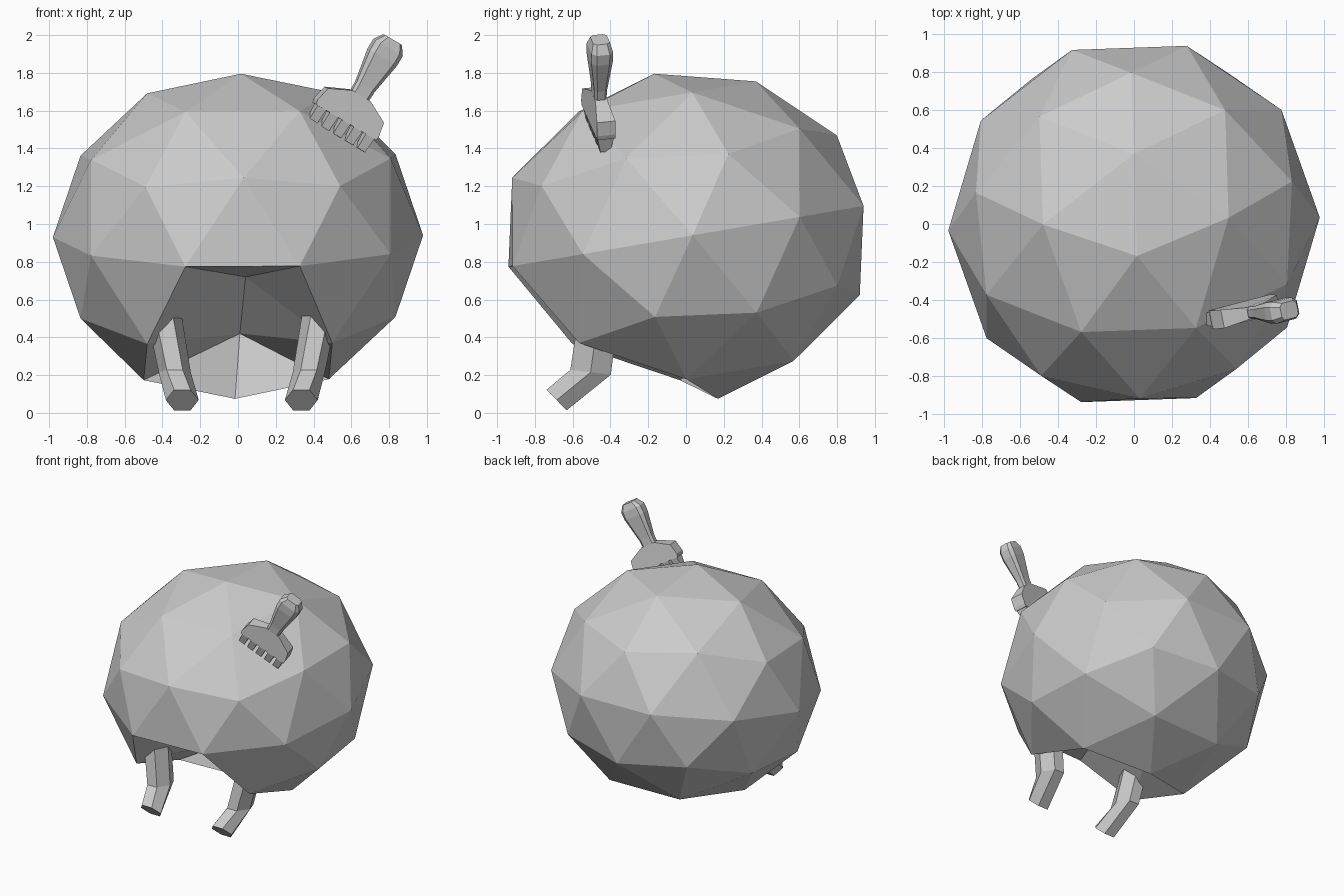
import bpy, bmesh
from math import cos, sin, pi
from mathutils import Vector, Matrix

if "Cube" in bpy.data.objects:
    bpy.data.objects.remove(bpy.data.objects["Cube"])


def finish(name, bm):
    bmesh.ops.recalc_face_normals(bm, faces=bm.faces)
    me = bpy.data.meshes.new(name)
    bm.to_mesh(me)
    bm.free()
    ob = bpy.data.objects.new(name, me)
    bpy.context.collection.objects.link(ob)
    return ob


def loft(name, rings):
    bm = bmesh.new()
    loops = [[bm.verts.new(p) for p in r] for r in rings]
    n = len(loops[0])
    for a, b in zip(loops, loops[1:]):
        for i in range(n):
            j = (i + 1) % n
            bm.faces.new((a[i], a[j], b[j], b[i]))
    bm.faces.new(loops[0])
    bm.faces.new(loops[-1])
    return finish(name, bm)


# Faceted ball: hull of icosahedron corners and edge midpoints, squashed and tilted
g = (1 + 5 ** .5) / 2
base = [Vector((0, a, b * g)) for a in (1, -1) for b in (1, -1)]
corners = [Vector([v[(i + k) % 3] for i in range(3)]) for v in base for k in range(3)]
pts = [c.normalized() for c in corners]
for i, a in enumerate(corners):
    for b in corners[:i]:
        if (a - b).length < 2.1:
            pts.append((a + b).normalized())
bm = bmesh.new()
for p in pts:
    bm.verts.new(p)
bmesh.ops.convex_hull(bm, input=bm.verts[:])

# Face hollow: two lower front points pushed inwards
dents = [(Vector((0, -.526, -.851)), (.04, -.19, .72)),
         (Vector((0, 0, -1)), (.01, .30, .42))]
skew = Matrix(((.98, -.03, 0), (.035, .92, .37), (.005, -.31, .82)))
for v in bm.verts:
    local = v.co.copy()
    v.co = skew @ local + Vector((0, 0, .935))
    for where, target in dents:
        if (local - where).length < .05:
            v.co = target
finish("hair_ball", bm)

# Bent side locks: six-sided tubes mirrored about the face centre
path = [((.43, -.45, .62), (0, 1, .1), .095, .105),
        ((.355, -.505, .215), (0, 1, -.12), .085, .108),
        ((.315, -.685, .068), (0, .70, -.72), .087, .076)]
for side, label in ((1, "right"), (-1, "left")):
    rings = []
    for c, v, rx, ry in path:
        v = Vector(v).normalized()
        rings.append([Vector((.02 + side * (c[0] + rx * cos(k * pi / 3)), c[1], c[2]))
                      + v * ry * sin(k * pi / 3) / .866 for k in range(6)])
    loft(label + "_lock", rings)

# Comb frame: s across the teeth, t along the handle, n through the thickness
s = Vector((.84, .22, -.50)).normalized()
n = s.cross(Vector((.52, .02, .855))).normalized()
t = n.cross(s)
origin = Vector((.52, -.465, 1.47))


def at(a, b, c):
    return origin + s * a + t * b + n * c


def slab(name, outline, thick):
    return loft(name, [[at(a, b, sg * thick(b) / 2) for a, b in outline] for sg in (-1, 1)])


# Comb head
slab("comb_head", [(-.19, .085), (.19, .085), (.192, .11), (.178, .185), (.06, .247),
                   (-.056, .247), (-.178, .19), (-.196, .11)],
     lambda b: .10 if b < .2 else .065)

# Comb teeth
for i in range(5):
    x = (i - 2) * .076
    slab("comb_tooth_%d" % (i + 1),
         [(x - .024, 0), (x + .024, 0), (x + .027, .1), (x - .027, .1)],
         lambda b: .055 if b < .05 else .095)

# Comb handle: chamfered bar, thicker towards the end
rings = []
for b, w, d in ((.2, .052, .03), (.3, .056, .035), (.48, .085, .058), (.54, .085, .058), (.588, .052, .045)):
    rings.append([at(x * w, b, y * d) for x, y in
                  ((-1, -.6), (-.7, -1), (.7, -1), (1, -.6), (1, .6), (.7, 1), (-.7, 1), (-1, .6))])
loft("comb_handle", rings)
